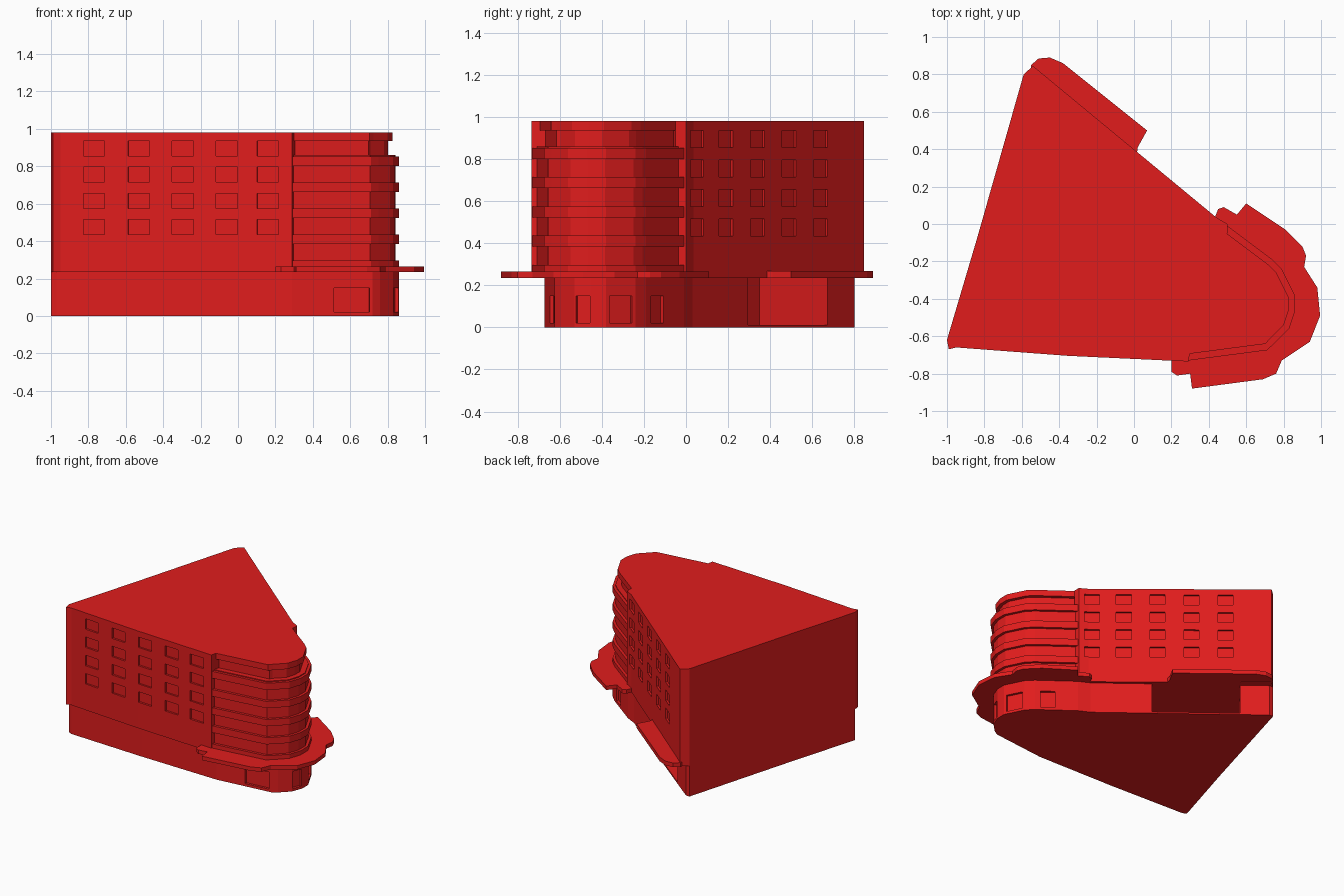
import bpy, bmesh, math
from mathutils import Vector, Matrix

if "Cube" in bpy.data.objects:
    bpy.data.objects.remove(bpy.data.objects["Cube"])

red = bpy.data.materials.new("red_paint")
red.diffuse_color = (0.75, 0.012, 0.012, 1)
red.use_nodes = True
red.node_tree.nodes["Principled BSDF"].inputs["Base Color"].default_value = red.diffuse_color


def make_object(name, bm):
    bmesh.ops.recalc_face_normals(bm, faces=bm.faces)
    mesh = bpy.data.meshes.new(name)
    bm.to_mesh(mesh)
    bm.free()
    obj = bpy.data.objects.new(name, mesh)
    bpy.context.collection.objects.link(obj)
    mesh.materials.append(red)
    return obj


def prism(name, pts, z0, z1):
    """Extrude a plan outline between two heights."""
    bm = bmesh.new()
    face = bm.faces.new([bm.verts.new((x, y, z0)) for x, y in pts])
    ext = bmesh.ops.extrude_face_region(bm, geom=[face])
    verts = [v for v in ext["geom"] if isinstance(v, bmesh.types.BMVert)]
    bmesh.ops.translate(bm, verts=verts, vec=(0, 0, z1 - z0))
    return make_object(name, bm)


def add_box(bm, x, y, z, angle, sx, sy, sz):
    m = (Matrix.Translation((x, y, z)) @ Matrix.Rotation(angle, 4, 'Z')
         @ Matrix.Diagonal((sx, sy, sz, 1)))
    bmesh.ops.create_cube(bm, size=1, matrix=m)


def add_opening(bm, a, b, t, z, w, h, depth):
    """Box sunk by depth into the wall running from a to b, at fraction t."""
    a, b = Vector(a), Vector(b)
    p = a.lerp(b, t)
    add_box(bm, p.x, p.y, z, math.atan2(b.y - a.y, b.x - a.x), w, depth * 2, h)


def carve(obj, bm):
    cutter = make_object("cutter", bm)
    cutter.hide_render = True
    mod = obj.modifiers.new("openings", 'BOOLEAN')
    mod.operation, mod.solver, mod.object = 'DIFFERENCE', 'EXACT', cutter
    bpy.context.view_layer.objects.active = obj
    bpy.ops.object.modifier_apply(modifier=mod.name)
    bpy.data.objects.remove(cutter, do_unlink=True)


def inset(path, d):
    """Shift an open anticlockwise path inwards by d."""
    p = [Vector(q) for q in path]
    out = []
    for i, q in enumerate(p):
        t = (p[min(i + 1, len(p) - 1)] - p[max(i - 1, 0)]).normalized()
        out.append((q.x - t.y * d, q.y + t.x * d))
    return out


# Upper storeys: the wedge-shaped main block
front_a, front_m, front_b = (-0.95, -0.66), (-0.35, -0.705), (0.29, -0.735)
back_a, back_b = (0.44, 0.035), (-0.54, 0.845)
main = prism("main_block", [(-1, -0.62), (-0.99, -0.67), front_a, front_m, front_b,
                            (0.31, -0.64), (0.46, -0.06), (0.5, -0.05), (0.5, 0),
                            back_a, back_b, (-0.59, 0.80), (-0.84, -0.08)], 0.235, 0.98)

# Window grids on both long walls
bm = bmesh.new()
for z in (0.475, 0.615, 0.755, 0.895):
    for x in (-0.77, -0.53, -0.295, -0.06, 0.16):
        a, b = (front_a, front_m) if x < -0.35 else (front_m, front_b)
        add_opening(bm, a, b, (x - a[0]) / (b[0] - a[0]), z, 0.115, 0.08, 0.014)
    for y in (0.05, 0.19, 0.34, 0.49, 0.64):
        t = (y - back_a[1]) / (back_b[1] - back_a[1])
        add_opening(bm, back_a, back_b, t, z, 0.105, 0.08, 0.014)
carve(main, bm)

# Rounded tip: storeys with projecting floor slabs
tip = [(0.29, -0.73), (0.71, -0.675), (0.75, -0.64), (0.83, -0.56), (0.86, -0.47),
       (0.86, -0.38), (0.79, -0.24), (0.74, -0.19), (0.5, -0.01)]
anchor = [(0.4, -0.1), (0.27, -0.6)]
prism("tip_storeys", inset(tip, 0.02) + anchor, 0.235, 0.86)
prism("tip_top_storey", inset(tip, 0.06) + anchor, 0.85, 0.945)
prism("tip_roof_cap", inset(tip, 0.035) + anchor, 0.935, 0.98)
for i in range(5):
    z = 0.245 + i * 0.139
    prism("tip_floor_slab", tip + anchor, z, z + 0.052)

# Ground storey
base_tip = [(0.29, -0.672), (0.72, -0.625), (0.76, -0.6), (0.83, -0.53), (0.86, -0.45),
            (0.86, -0.38), (0.79, -0.24), (0.74, -0.19), (0.5, -0.01)]
base = prism("ground_storey", [(-1, -0.62), (-0.97, -0.635), (-0.35, -0.66)] + base_tip
             + [(0.42, 0.03), (-0.56, 0.80), (-0.59, 0.80), (-0.84, -0.08)], 0.0, 0.24)
bm = bmesh.new()
# Deep loading bay under the rear canopy
add_opening(bm, back_a, back_b, 0.587, 0.13, 0.61, 0.236, 0.46)
# Doors and shop windows around the tip
add_opening(bm, base_tip[0], base_tip[1], 0.74, 0.085, 0.19, 0.13, 0.018)
add_opening(bm, base_tip[3], base_tip[4], 0.5, 0.085, 0.07, 0.13, 0.018)
add_opening(bm, base_tip[5], base_tip[6], 0.5, 0.085, 0.12, 0.13, 0.018)
add_opening(bm, base_tip[7], base_tip[8], 0.3, 0.085, 0.1, 0.13, 0.018)
carve(base, bm)

# Canopy wrapped around the tip
prism("tip_canopy", [(0.2, -0.7), (0.2, -0.79), (0.23, -0.81), (0.30, -0.80), (0.31, -0.88),
                     (0.69, -0.83), (0.76, -0.80), (0.79, -0.73), (0.94, -0.63),
                     (0.995, -0.49), (0.98, -0.34), (0.91, -0.23), (0.92, -0.17),
                     (0.9, -0.12), (0.81, -0.03), (0.6, 0.11), (0.55, 0.05), (0.48, 0.09),
                     (0.45, 0.08), (0.43, 0.03), (0.45, -0.05), (0.7, -0.25),
                     (0.77, -0.42), (0.68, -0.6), (0.3, -0.65)], 0.235, 0.265)

# Canopy over the loading bay
prism("rear_canopy", [(0.015, 0.37), (0.02, 0.41), (0.07, 0.50), (-0.38, 0.86), (-0.45, 0.89),
                      (-0.51, 0.885), (-0.55, 0.85), (-0.55, 0.80)], 0.236, 0.268)
